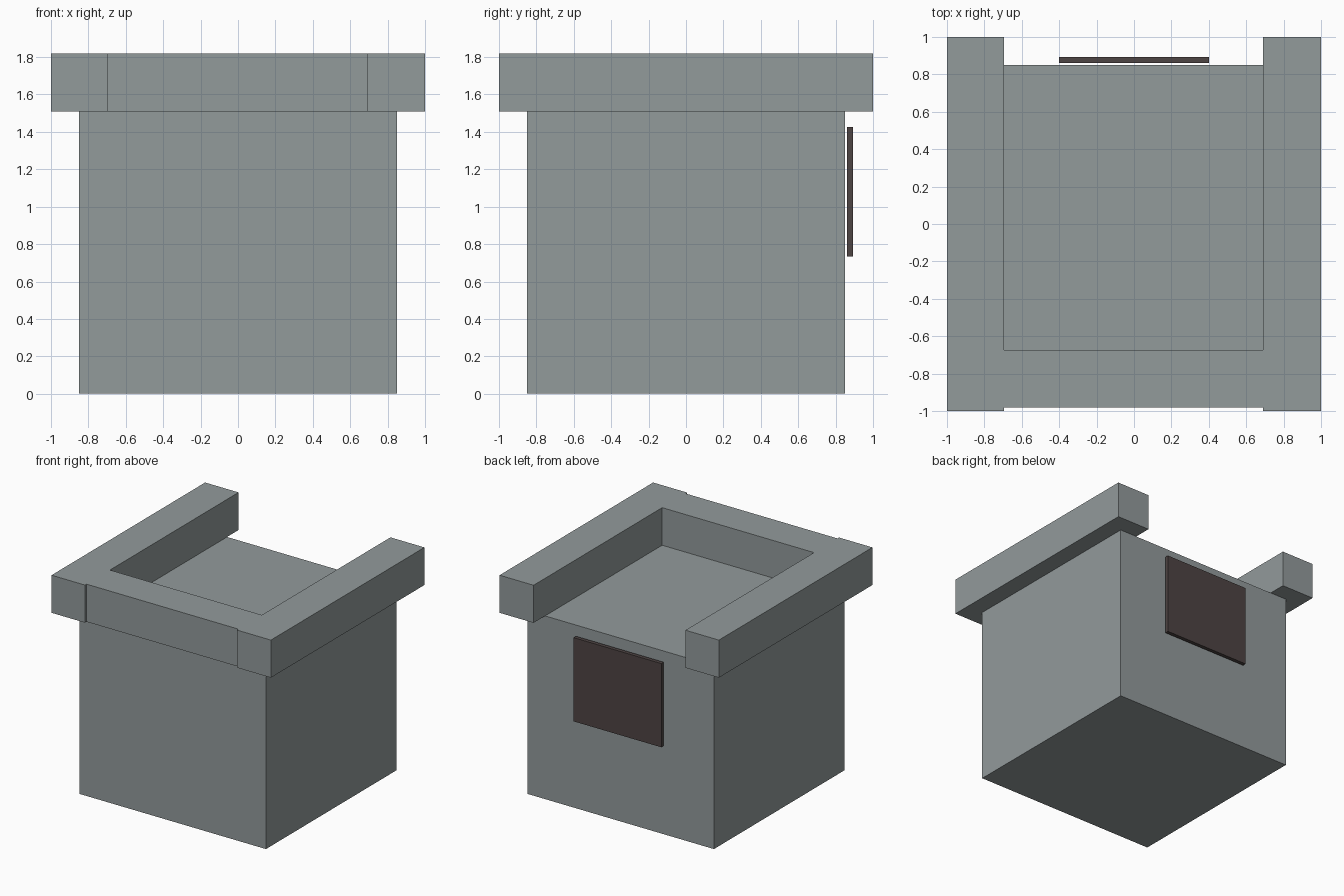
import bpy

if "Cube" in bpy.data.objects:
    bpy.data.objects.remove(bpy.data.objects["Cube"])


def material(name, rgb):
    mat = bpy.data.materials.new(name)
    mat.diffuse_color = (*rgb, 1.0)
    mat.use_nodes = True
    mat.node_tree.nodes["Principled BSDF"].inputs["Base Color"].default_value = mat.diffuse_color
    return mat


def box(name, low, high, mat):
    """Axis-aligned box between two corners."""
    size = [b - a for a, b in zip(low, high)]
    centre = [(a + b) / 2 for a, b in zip(low, high)]
    bpy.ops.mesh.primitive_cube_add(size=1, location=centre)
    obj = bpy.context.object
    obj.name = name
    obj.scale = size
    bpy.ops.object.transform_apply(location=False, rotation=False, scale=True)
    obj.data.materials.append(mat)
    return obj


stone = material("stone_grey", (0.29, 0.325, 0.33))
dark = material("dark_brown", (0.076, 0.058, 0.057))

BODY_TOP, WALL_TOP = 1.51, 1.82

# Solid main block
box("body", (-0.85, -0.85, 0), (0.85, 0.85, BODY_TOP), stone)

# Parapet: two long side walls and a slightly recessed front wall, open at the back
for side, x0, x1 in (("left", -1.0, -0.695), ("right", 0.69, 1.0)):
    box(side + "_parapet", (x0, -1, BODY_TOP), (x1, 1, WALL_TOP), stone)
box("front_parapet", (-0.695, -0.98, BODY_TOP), (0.69, -0.675, WALL_TOP), stone)

# Dark panel floating just off the back face
box("back_panel", (-0.40, 0.862, 0.735), (0.40, 0.893, 1.425), dark)
